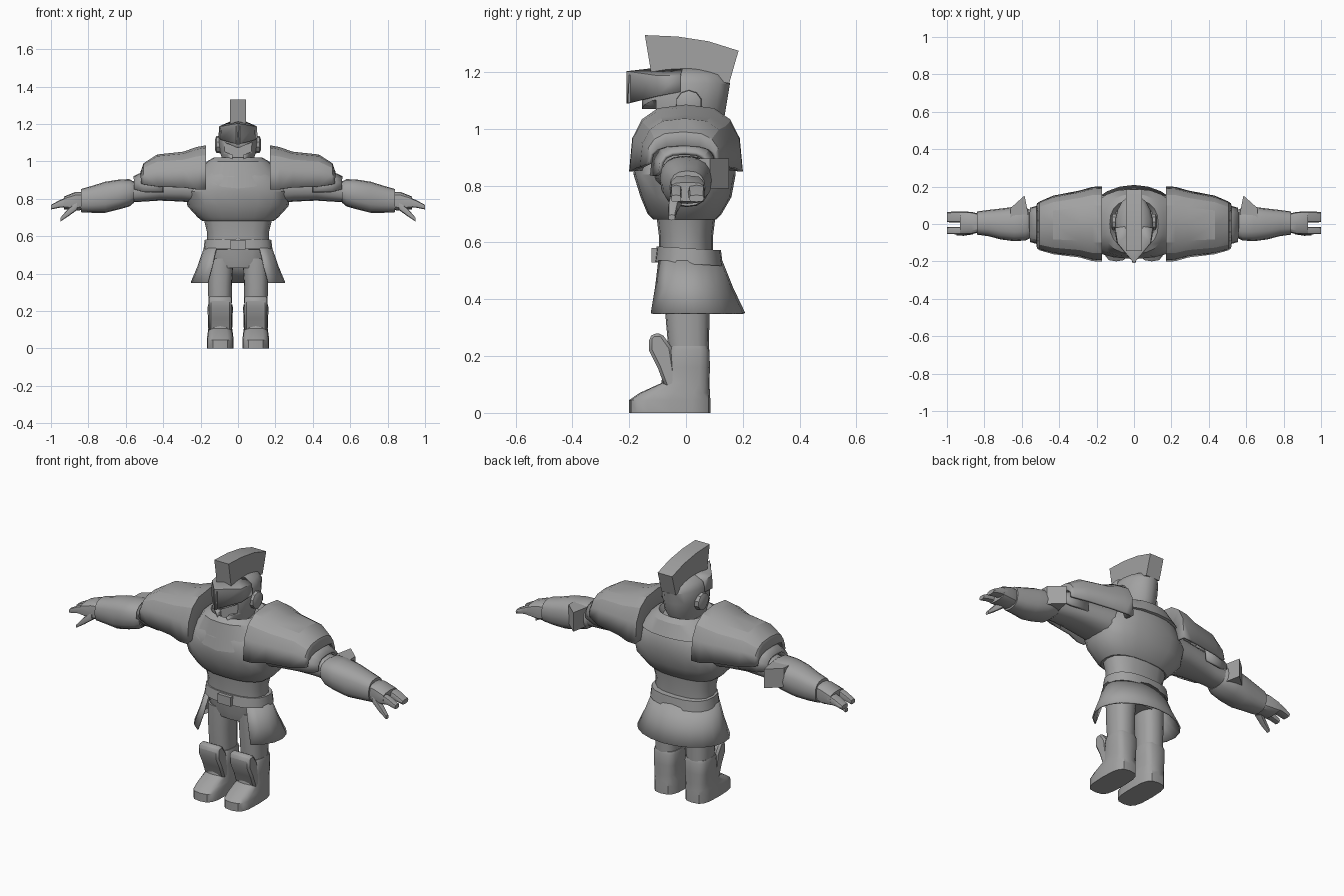
import bpy, bmesh, math
from mathutils import Vector

cube = bpy.data.objects.get("Cube")
if cube:
    bpy.data.objects.remove(cube, do_unlink=True)

grey = bpy.data.materials.new("stone grey")
grey.use_nodes = True
colour = (.36, .36, .36, 1)
grey.diffuse_color = colour
grey.node_tree.nodes["Principled BSDF"].inputs["Base Color"].default_value = colour

AXES = {"x": lambda d, a, b: (d, a, b),
        "y": lambda d, a, b: (a, d, b),
        "z": lambda d, a, b: (a, b, d)}


def ring(axis, depth, ca, cb, ra, rb, count, power, span=None):
    """Superellipse section across an axis; a span in radians makes an open arc."""
    points = []
    steps = count if span is None else count - 1
    total = math.tau if span is None else span
    for i in range(count):
        t = total * (i / steps - .5)
        s, c = math.sin(t), math.cos(t)
        a = ca + ra * math.copysign(abs(s) ** power, s)
        b = cb + rb * math.copysign(abs(c) ** power, c)
        points.append(Vector(AXES[axis](depth, a, b)))
    return points


def skin(name, rows, closed=True, mirror=False, thickness=0, bevel=0, angle=35):
    """Join rows of points with faces; closed rows wrap round and get end caps."""
    bm = bmesh.new()
    grid = [[bm.verts.new(p) for p in row] for row in rows]
    count = len(grid[0])
    for low, high in zip(grid, grid[1:]):
        for i in range(count if closed else count - 1):
            j = (i + 1) % count
            bm.faces.new((low[i], low[j], high[j], high[i]))
    if closed:
        bm.faces.new(grid[0])
        bm.faces.new(grid[-1])
    bmesh.ops.recalc_face_normals(bm, faces=bm.faces)
    mesh = bpy.data.meshes.new(name)
    bm.to_mesh(mesh)
    bm.free()
    obj = bpy.data.objects.new(name, mesh)
    bpy.context.collection.objects.link(obj)
    mesh.materials.append(grey)
    bpy.ops.object.select_all(action="DESELECT")
    obj.select_set(True)
    bpy.context.view_layer.objects.active = obj
    bpy.ops.object.shade_smooth_by_angle(angle=math.radians(angle))
    if thickness:
        shell = obj.modifiers.new("thickness", "SOLIDIFY")
        shell.thickness = thickness
        shell.offset = 0
    if bevel:
        obj.modifiers.new("soft edges", "BEVEL").width = bevel
    if mirror:
        obj.modifiers.new("both sides", "MIRROR").use_mirror_merge = False
    return obj


def loft(name, axis, sections, count=16, power=.8, **options):
    return skin(name, [ring(axis, *s, count, power) for s in sections], **options)


def prism(name, axis, profile, start, end, **options):
    rows = [[Vector(AXES[axis](d, a, b)) for a, b in profile] for d in (start, end)]
    return skin(name, rows, **options)


# Torso, waist and belt: height, centre x, centre y, radius x, radius y
loft("breastplate", "z", [
    (.68, 0, -.005, .19, .11), (.70, 0, -.005, .215, .13), (.76, 0, 0, .27, .16),
    (.84, 0, -.005, .285, .18), (.92, 0, 0, .23, .175), (.98, 0, 0, .16, .14)], count=20)
loft("abdomen", "z", [(.55, 0, 0, .165, .095), (.62, 0, 0, .165, .095),
                      (.70, 0, 0, .185, .105)])
belt = [ring("z", z, 0, .01, r, r - .065, 20, .8) for z, r in ((.525, .185), (.58, .178))]
for row in belt:
    for p in row:
        p.z -= p.y * .06
skin("belt", belt)
prism("belt_buckle", "y", [(-.04, .53), (.04, .53), (.04, .58), (-.04, .58)], -.122, -.09)

# Gorget with a pointed front
gorget = [ring("z", z, 0, 0, rx, ry, 20, .85) for z, rx, ry in
          ((.93, .235, .188), (1, .165, .16), (1.02, .13, .13), (.99, .11, .11))]
for p in gorget[0]:
    p.z -= .075 * max(0, -p.y / .188) ** 3
skin("gorget", gorget, angle=25)
loft("neck", "z", [(.94, 0, 0, .075, .08), (1.02, 0, 0, .07, .08)])

# Helmet with a T-shaped face opening
helmet = loft("helmet", "z", [
    (.965, 0, -.02, .07, .11), (1.04, 0, -.01, .095, .145), (1.10, 0, -.005, .103, .15),
    (1.16, 0, 0, .1, .155), (1.19, 0, 0, .085, .135), (1.212, 0, 0, .045, .085)],
    count=18, power=1)
half = [(.08, 1.105), (.07, 1.05), (.03, 1.035), (.025, .9)]
cutter = prism("face_cutter", "y", [(0, 1.07)] + half + [(-x, z) for x, z in half[::-1]],
               -.3, -.105)
cutter.hide_render = True
cut = helmet.modifiers.new("face opening", "BOOLEAN")
cut.operation = "DIFFERENCE"
cut.object = cutter
bpy.context.view_layer.objects.active = helmet
bpy.ops.object.modifier_apply(modifier=cut.name)
bpy.data.objects.remove(cutter, do_unlink=True)

# Brow visor comes to a point at the front
low_edge = [(-.1, -.02, 1.13), (-.088, -.1, 1.115), (0, -.205, 1.09),
            (.088, -.1, 1.115), (.1, -.02, 1.13)]
low = [Vector(p) for p in low_edge]
high = [Vector((x * .96, y, 1.185 if y > -.2 else 1.2)) for x, y, z in low_edge]
top = [Vector((x * .4, y * .6, 1.208)) for x, y, z in low_edge]
skin("brow_visor", [low, high, top], closed=False, thickness=.01)
prism("nose_guard", "x", [(-.2, 1.19), (-.205, 1.09), (-.155, 1.105), (-.14, 1.19)], -.012, .012)
loft("ear_discs", "x", [(.085, .01, 1.09, .048, .048), (.115, .01, 1.09, .045, .045),
                        (.122, .01, 1.09, .03, .03)], count=10, power=1, mirror=True)

# Crest fans out above the helmet
prism("helmet_crest", "x", [(-.12, 1.18), (-.145, 1.33), (-.03, 1.325), (.08, 1.308),
                            (.185, 1.275), (.152, 1.16), (0, 1.19)], -.044, .044)

# Shoulder armour: x, centre y, half width, bottom, top
def arches(name, sections):
    rows = [ring("x", x, cy, bottom, w, top - bottom, 9, .72, math.pi)
            for x, cy, w, bottom, top in sections]
    skin(name, rows, closed=False, mirror=True, thickness=.014, angle=25)


arches("pauldrons", [
    (.178, 0, .11, .86, .95), (.175, 0, .195, .85, 1.08), (.22, 0, .192, .85, 1.07),
    (.29, 0, .172, .86, 1.045), (.43, -.005, .15, .865, 1.03),
    (.5, -.01, .125, .875, .985), (.515, -.01, .115, .88, .94)])
arches("lower_shoulder_plates", [
    (.4, -.005, .115, .835, .96), (.5, -.005, .1, .835, .94), (.555, -.005, .085, .85, .915)])

# Arms: x, centre y, centre z, radius y, radius z
loft("upper_arms", "x", [
    (.18, 0, .86, .12, .09), (.3, 0, .86, .11, .075), (.42, 0, .86, .09, .07),
    (.5, .005, .845, .075, .06), (.58, .005, .835, .07, .055)], mirror=True)
loft("forearms", "x", [
    (.555, 0, .835, .075, .055), (.58, 0, .832, .088, .073), (.64, 0, .822, .092, .08),
    (.71, 0, .808, .083, .083), (.78, .005, .797, .07, .072), (.84, .005, .79, .062, .062)],
    mirror=True)
prism("elbow_guards", "z", [(.565, .05), (.585, .152), (.61, .13), (.66, .085), (.66, .03)],
      .79, .895, mirror=True)
loft("palms", "x", [
    (.83, .005, .788, .05, .048), (.87, .005, .786, .06, .05),
    (.93, .005, .778, .062, .034)], count=12, power=.6, mirror=True)
for name, y, width in (("rear_fingers", .037, .03), ("front_fingers", -.035, .02)):
    loft(name, "x", [(.91, y, .782, width, .028), (.955, y, .772, width, .02),
                     (1, y, .755, width * .9, .012)], count=8, power=.6, mirror=True)
loft("thumbs", "x", [(.86, -.03, .765, .025, .025), (.91, -.045, .724, .018, .02),
                     (.95, -.05, .688, .012, .01)], count=8, power=.6, mirror=True)

# Skirt is open at the front
skirt = [ring("z", z, 0, cy, rx, ry, 17, 1, 4.88) for z, cy, rx, ry in
         ((.535, 0, .18, .124), (.44, .01, .212, .152), (.35, .02, .25, .185))]
skin("skirt", skirt, closed=False, thickness=.008)

# Pelvis, legs and boots
loft("pelvis", "z", [(.43, 0, .005, .13, .075), (.47, 0, .005, .16, .085),
                     (.55, 0, .005, .168, .095)])
loft("legs", "z", [(.2, .096, .01, .062, .07), (.35, .096, .005, .064, .078),
                   (.48, .092, .005, .07, .08)], mirror=True)
loft("boots", "z", [
    (0, .095, -.057, .071, .143), (.045, .095, -.057, .071, .143),
    (.07, .095, -.04, .069, .124), (.105, .095, -.002, .064, .085),
    (.16, .095, .003, .066, .081), (.22, .095, .008, .068, .075),
    (.235, .095, .008, .064, .07)], power=.62, mirror=True)
prism("shin_guards", "x", [(-.07, .08), (-.1, .16), (-.13, .22), (-.13, .265), (-.115, .28),
                           (-.085, .28), (-.05, .23), (-.03, .1)],
      .034, .156, mirror=True, bevel=.012)
